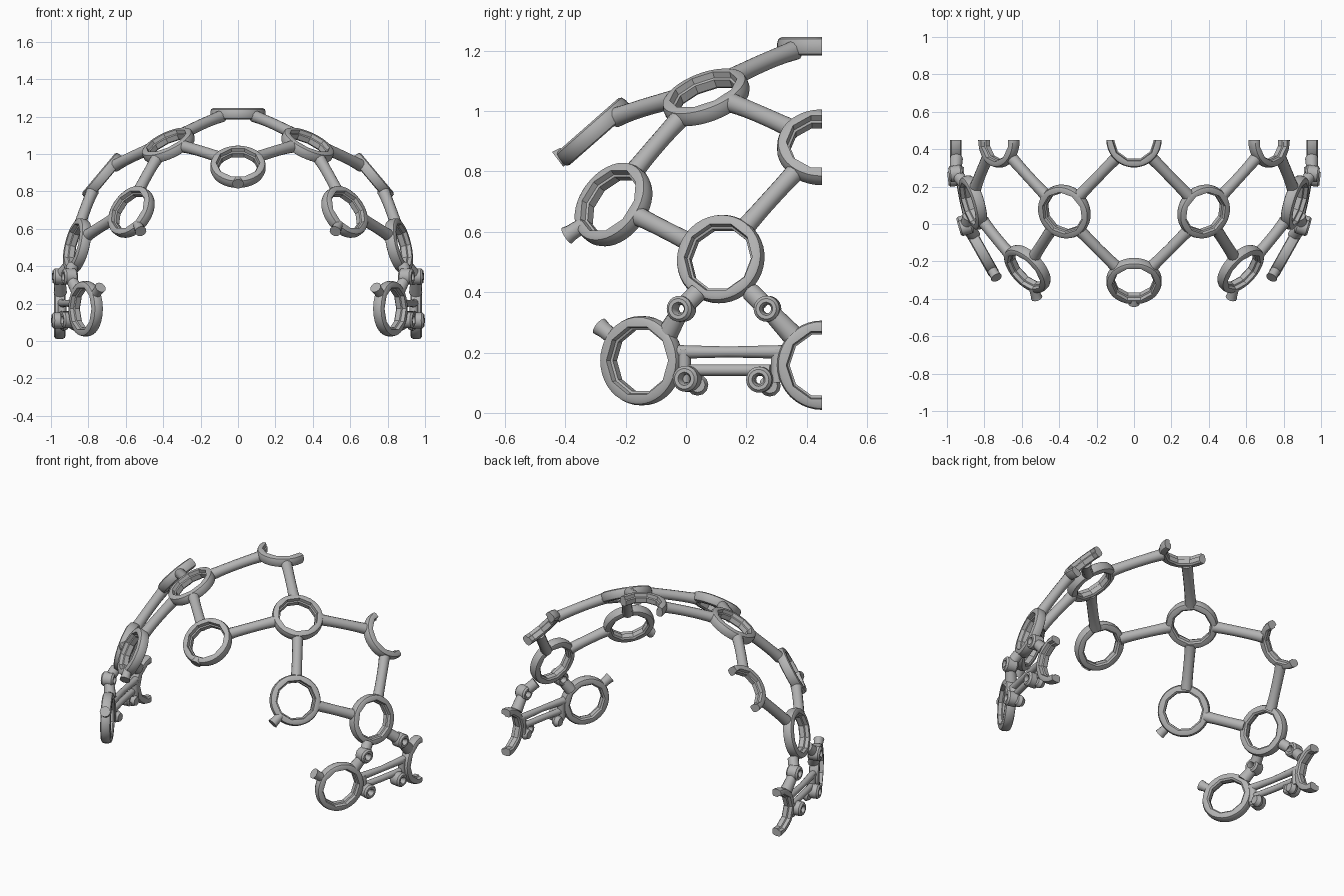
import bpy, bmesh, math
from mathutils import Vector

if "Cube" in bpy.data.objects:
    bpy.data.objects.remove(bpy.data.objects["Cube"], do_unlink=True)

GREY = (0.45, 0.45, 0.45, 1.0)
grey = bpy.data.materials.new("mid grey")
grey.use_nodes = True
grey.diffuse_color = GREY
grey.node_tree.nodes["Principled BSDF"].inputs["Base Color"].default_value = GREY

BACK = 0.45          # plane where the frame is cut off
CORE = Vector((0, BACK, 0.314))


def dome_normal(p):
    d = p - CORE
    return Vector((d.x / 0.90, d.y / 1.17, d.z / 0.84)).normalized()


def finish(obj, angle=35):
    obj.data.materials.clear()
    obj.data.materials.append(grey)
    bpy.ops.object.select_all(action='DESELECT')
    obj.select_set(True)
    bpy.context.view_layer.objects.active = obj
    bpy.ops.object.shade_smooth_by_angle(angle=math.radians(angle))


def lathe(name, center, axis, profile, steps=40, sides=0):
    """Closed profile of (radius, height, faceted) turned around an axis."""
    turn = axis.to_track_quat('Z', 'Y')
    bm = bmesh.new()
    loops = []
    for i in range(steps):
        a = 2 * math.pi * i / steps
        loop = []
        for r, h, faceted in profile:
            if faceted and sides:
                w = 2 * math.pi / sides
                r /= math.cos(a % w - w / 2)
            p = Vector((r * math.cos(a), r * math.sin(a), h))
            loop.append(bm.verts.new(center + turn @ p))
        loops.append(loop)
    n = len(profile)
    for i in range(steps):
        a, b = loops[i], loops[(i + 1) % steps]
        for j in range(n):
            k = (j + 1) % n
            bm.faces.new((a[j], b[j], b[k], a[k]))
    # trim at the back plane and close the cut
    if max(v.co.y for v in bm.verts) > BACK:
        cut = bmesh.ops.bisect_plane(
            bm, geom=bm.verts[:] + bm.edges[:] + bm.faces[:],
            plane_co=(0, BACK, 0), plane_no=(0, 1, 0), clear_outer=True)
        edges = [e for e in cut["geom_cut"] if isinstance(e, bmesh.types.BMEdge)]
        bmesh.ops.holes_fill(bm, edges=edges, sides=0)
    bmesh.ops.recalc_face_normals(bm, faces=bm.faces)
    mesh = bpy.data.meshes.new(name)
    bm.to_mesh(mesh)
    bm.free()
    obj = bpy.data.objects.new(name, mesh)
    bpy.context.collection.objects.link(obj)
    finish(obj)


def tube(name, points, radius, flare=None):
    """Round bar through points, with optional radius factors."""
    curve = bpy.data.curves.new(name, 'CURVE')
    curve.dimensions = '3D'
    curve.bevel_depth = radius
    curve.bevel_resolution = 4
    curve.use_fill_caps = True
    spline = curve.splines.new('POLY')
    spline.points.add(len(points) - 1)
    for i, p in enumerate(points):
        spline.points[i].co = (*p, 1)
        spline.points[i].radius = flare[i] if flare else 1
    obj = bpy.data.objects.new(name, curve)
    bpy.context.collection.objects.link(obj)
    bpy.ops.object.select_all(action='DESELECT')
    obj.select_set(True)
    bpy.context.view_layer.objects.active = obj
    bpy.ops.object.convert(target='MESH')
    finish(bpy.context.view_layer.objects.active, 45)


RING = [(0.101, 0.006, True), (0.108, 0.010, True), (0.112, 0.030, True),
        (0.134, 0.030, False), (0.144, 0.024, False), (0.148, 0.010, False),
        (0.148, -0.012, False), (0.142, -0.026, False), (0.132, -0.030, False),
        (0.110, -0.030, True), (0.101, -0.022, True)]
BOSS = [(0.015, 0.022, False), (0.022, 0.037, False), (0.034, 0.037, False),
        (0.043, 0.027, False), (0.043, -0.027, False), (0.034, -0.037, False),
        (0.022, -0.037, False), (0.015, -0.022, False)]


def ring(name, p, axis=None):
    lathe(name, p, axis or dome_normal(p), RING, 40, 10)


def strut(name, a, b):
    """Bar between two rings, nearly flush with their outer faces."""
    length = (b - a).length
    out = (dome_normal(a) + dome_normal(b)).normalized()
    t0 = 0.123 / length
    pts, flare = [], []
    for i in range(9):
        s = i / 8
        t = t0 + (1 - 2 * t0) * s
        pts.append(a.lerp(b, t) + out * (0.016 + length ** 2 * 0.18 * t * (1 - t)))
        flare.append(1 + 0.12 * abs(2 * s - 1) ** 3)
    tube(name, pts, 0.030, flare)


def peg(name, center, tip):
    """Short flared stub of a broken-off bar on a ring's rim."""
    d = (tip - center).normalized()
    tube(name, [center + d * 0.12, tip - d * 0.02, tip], 0.026, [0.95, 1.05, 1.2])


# centre rings
front = Vector((0, -0.305, 0.932))
crown = Vector((0, BACK, 1.215))
ring("front_ring", front)
ring("crown_ring", crown)
peg("front_peg", front, Vector((0, -0.425, 0.84)))

for side, s in (("left", 1), ("right", -1)):
    def at(x, y, z):
        return Vector((s * x, y, z))

    # side rings, the lowest pairs standing upright
    rings = {
        "upper": at(0.372, 0.067, 1.046),
        "brow": at(0.57, -0.24, 0.69),
        "rear": at(0.722, BACK, 0.88),
        "side": at(0.86, 0.115, 0.51),
        "cheek": at(0.815, -0.147, 0.173),
        "low_rear": at(0.953, BACK, 0.158),
    }
    upright = {"cheek": at(0.87, -0.49, 0), "low_rear": at(1, 0, 0)}
    for key, p in rings.items():
        ring(f"{side}_{key}_ring", p, upright.get(key))

    # long curved struts
    links = [("upper", "brow"), ("upper", "rear"), ("brow", "side"), ("rear", "side")]
    for a, b in links:
        strut(f"{side}_{a}_{b}_strut", rings[a], rings[b])
    strut(f"{side}_front_strut", front, rings["upper"])
    strut(f"{side}_crown_strut", rings["upper"], crown)

    # short pegs
    peg(f"{side}_brow_peg", rings["brow"], at(0.52, -0.395, 0.587))
    peg(f"{side}_cheek_peg", rings["cheek"], at(0.735, -0.287, 0.287))

    # hinge bosses with holes
    bosses = {
        "upper_front": at(0.90, -0.015, 0.345),
        "upper_rear": at(0.953, 0.27, 0.345),
        "lower_front": at(0.905, 0.005, 0.113),
        "lower_rear": at(0.958, 0.245, 0.11),
    }
    for key, p in bosses.items():
        axis = Vector((s, -0.3 if "front" in key else -0.12, 0)).normalized()
        lathe(f"{side}_{key}_boss", p, axis, BOSS, 24)

    # arms from the side ring through the upper bosses to the lower rings
    for key, top, low in (
            ("front", at(0.885, 0.04, 0.40), at(0.855, -0.062, 0.26)),
            ("rear", at(0.905, 0.215, 0.40), at(0.95, 0.35, 0.26))):
        b = bosses["upper_" + key]
        d1, d2 = (b - top).normalized(), (low - b).normalized()
        tube(f"{side}_{key}_upper_arm", [top, b - d1 * 0.03], 0.032)
        tube(f"{side}_{key}_lower_arm", [b + d2 * 0.03, low], 0.032, [0.95, 1.1])

    # slotted double bar between the lower rings
    tube(f"{side}_slot_top_bar", [at(0.875, -0.03, 0.202), at(0.915, 0.14, 0.202),
                                  at(0.945, 0.33, 0.202)], 0.019, [1.2, 0.95, 1.2])
    tube(f"{side}_slot_bottom_bar", [at(0.885, 0.0, 0.142), at(0.915, 0.13, 0.142),
                                     at(0.942, 0.28, 0.142)], 0.019)
    for key, y, x in (("front", -0.006, 0.882), ("rear", 0.303, 0.94)):
        tube(f"{side}_slot_{key}_end", [at(x, y, 0.10), at(x, y, 0.21)], 0.022)
    # rounded knuckles behind the lower bosses
    for key in ("front", "rear"):
        b = bosses["lower_" + key]
        q = b + Vector((-s * 0.025, 0.033, -0.02))
        tube(f"{side}_{key}_knuckle", [q - Vector((s * 0.025, 0, 0)), q,
                                       q + Vector((s * 0.02, 0, 0))], 0.036, [0.7, 1, 0.7])
